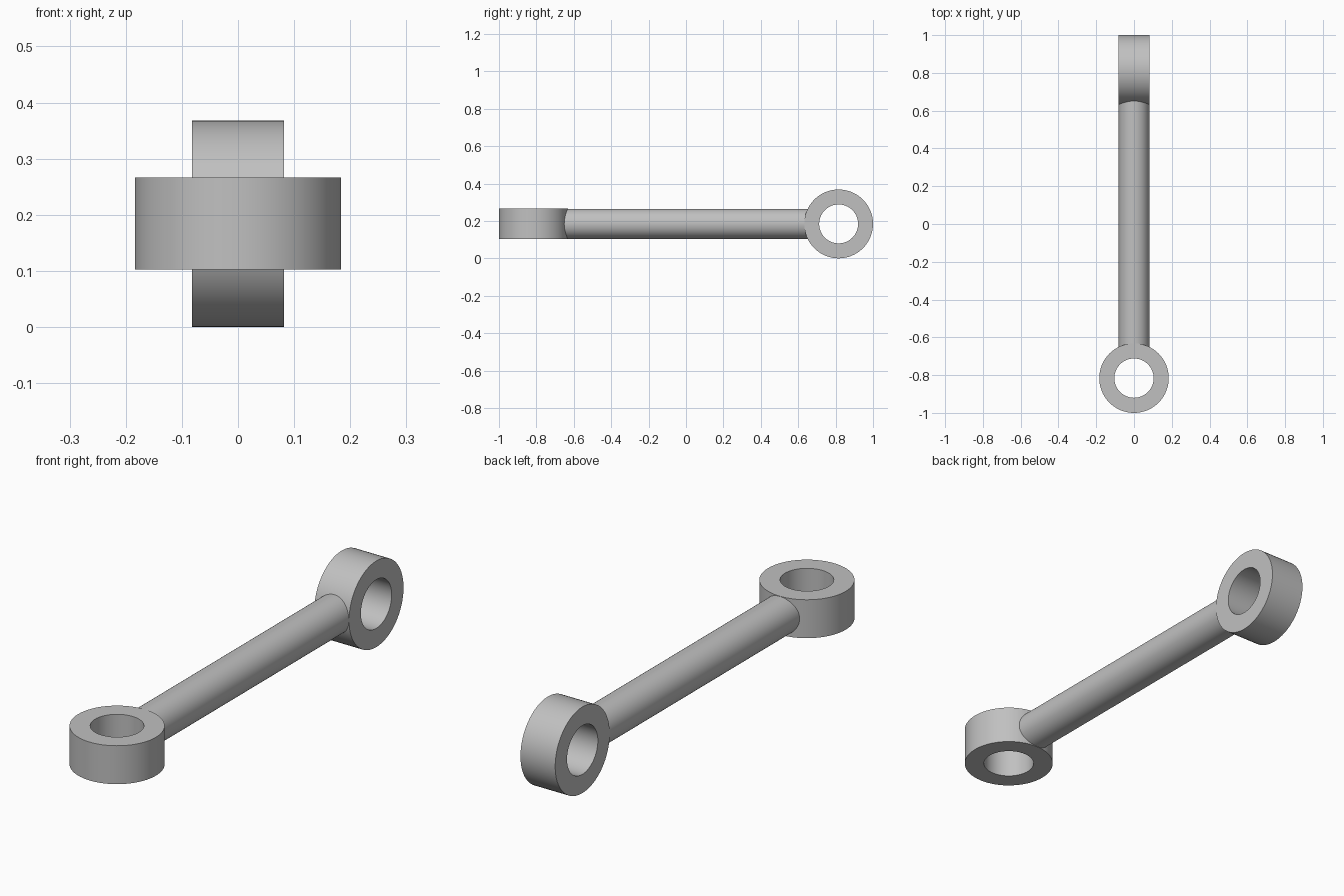
import bpy, bmesh, math
from mathutils import Matrix

cube = bpy.data.objects.get("Cube")
if cube:
    bpy.data.objects.remove(cube, do_unlink=True)

SEGMENTS = 64
AXIS_Z = 0.184      # height of the rod axis
EYE_Y = 0.816       # distance of each eye centre from the middle
OUTER, INNER, HALF_WIDTH = 0.184, 0.104, 0.082

steel = bpy.data.materials.new("plain grey")
steel.use_nodes = True
grey = (0.53, 0.53, 0.53, 1)
steel.diffuse_color = grey
steel.node_tree.nodes["Principled BSDF"].inputs["Base Color"].default_value = grey


def finish(name, bm, matrix):
    """Turn a bmesh into a smooth-shaded, sharp-edged object."""
    bmesh.ops.transform(bm, matrix=matrix, verts=bm.verts)
    bmesh.ops.recalc_face_normals(bm, faces=bm.faces)
    mesh = bpy.data.meshes.new(name)
    bm.to_mesh(mesh)
    bm.free()
    mesh.materials.append(steel)
    obj = bpy.data.objects.new(name, mesh)
    bpy.context.collection.objects.link(obj)
    bpy.ops.object.select_all(action="DESELECT")
    obj.select_set(True)
    bpy.context.view_layer.objects.active = obj
    bpy.ops.object.shade_smooth_by_angle(angle=math.radians(30))


def ring(name, y, rotation):
    """Thick-walled ring: a rectangular section swept round its axis."""
    bm = bmesh.new()
    section = [(INNER, -HALF_WIDTH), (OUTER, -HALF_WIDTH),
               (OUTER, HALF_WIDTH), (INNER, HALF_WIDTH)]
    loops = []
    for i in range(SEGMENTS):
        a = math.tau * i / SEGMENTS
        loops.append([bm.verts.new((r * math.cos(a), r * math.sin(a), z))
                      for r, z in section])
    for i, here in enumerate(loops):
        there = loops[(i + 1) % SEGMENTS]
        for j in range(4):
            k = (j + 1) % 4
            bm.faces.new((here[j], there[j], there[k], here[k]))
    finish(name, bm, Matrix.Translation((0, y, AXIS_Z)) @ rotation)


# Eyes at both ends, turned a quarter turn from each other
ring("front_eye", -EYE_Y, Matrix.Identity(4))
ring("back_eye", EYE_Y, Matrix.Rotation(math.pi / 2, 4, "Y"))

# Round rod, its ends buried in the eye walls
bm = bmesh.new()
bmesh.ops.create_cone(bm, cap_ends=True, segments=SEGMENTS,
                      radius1=0.081, radius2=0.081, depth=1.36)
finish("rod", bm, Matrix.Translation((0, 0, AXIS_Z)) @ Matrix.Rotation(math.pi / 2, 4, "X"))
